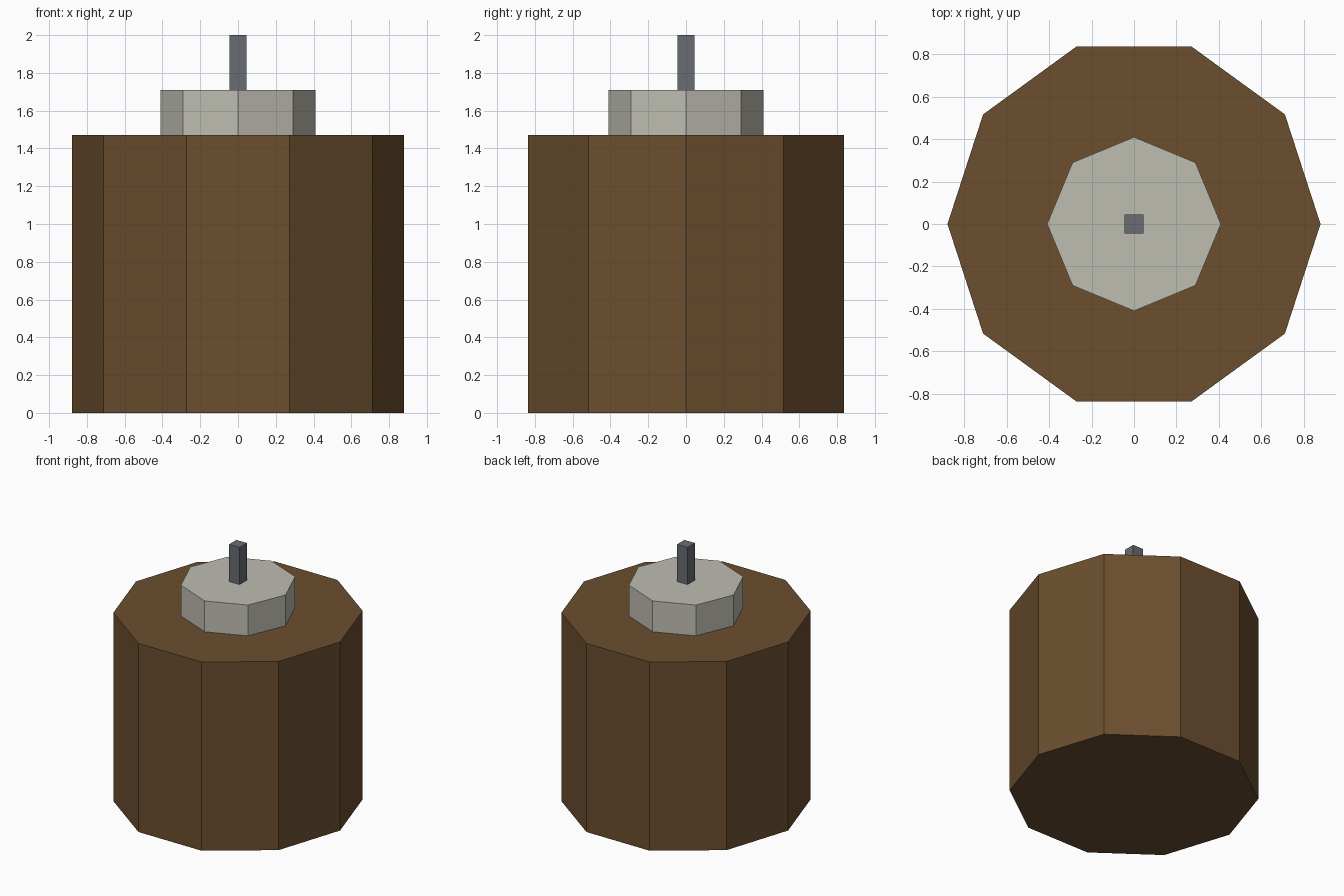
import bpy
import math

cube = bpy.data.objects.get("Cube")
if cube:
    bpy.data.objects.remove(cube, do_unlink=True)


def make_material(name, color):
    mat = bpy.data.materials.new(name)
    mat.use_nodes = True
    mat.diffuse_color = (*color, 1)
    mat.node_tree.nodes["Principled BSDF"].inputs["Base Color"].default_value = (*color, 1)
    return mat


def make_prism(name, sides, radius, bottom, top, turn, mat):
    """Flat-shaded upright prism; turn is its rotation about z."""
    bpy.ops.mesh.primitive_cylinder_add(
        vertices=sides, radius=radius, depth=top - bottom,
        location=(0, 0, (bottom + top) / 2), rotation=(0, 0, turn))
    obj = bpy.context.object
    obj.name = name
    obj.data.materials.append(mat)
    bpy.ops.object.transform_apply(location=False, rotation=True, scale=True)
    return obj


brown = make_material("brown", (0.147, 0.077, 0.028))
pale_grey = make_material("pale grey", (0.52, 0.51, 0.45))
dark_grey = make_material("dark grey", (0.138, 0.152, 0.168))

# Ten-sided body with a corner on the x axis
make_prism("body", 10, 0.88, 0, 1.47, math.pi / 2, brown)

# Eight-sided collar on the body
make_prism("collar", 8, 0.41, 1.47, 1.71, 0, pale_grey)

# Square pin with faces along the axes
make_prism("pin", 4, 0.045 * math.sqrt(2), 1.71, 2, math.pi / 4, dark_grey)
